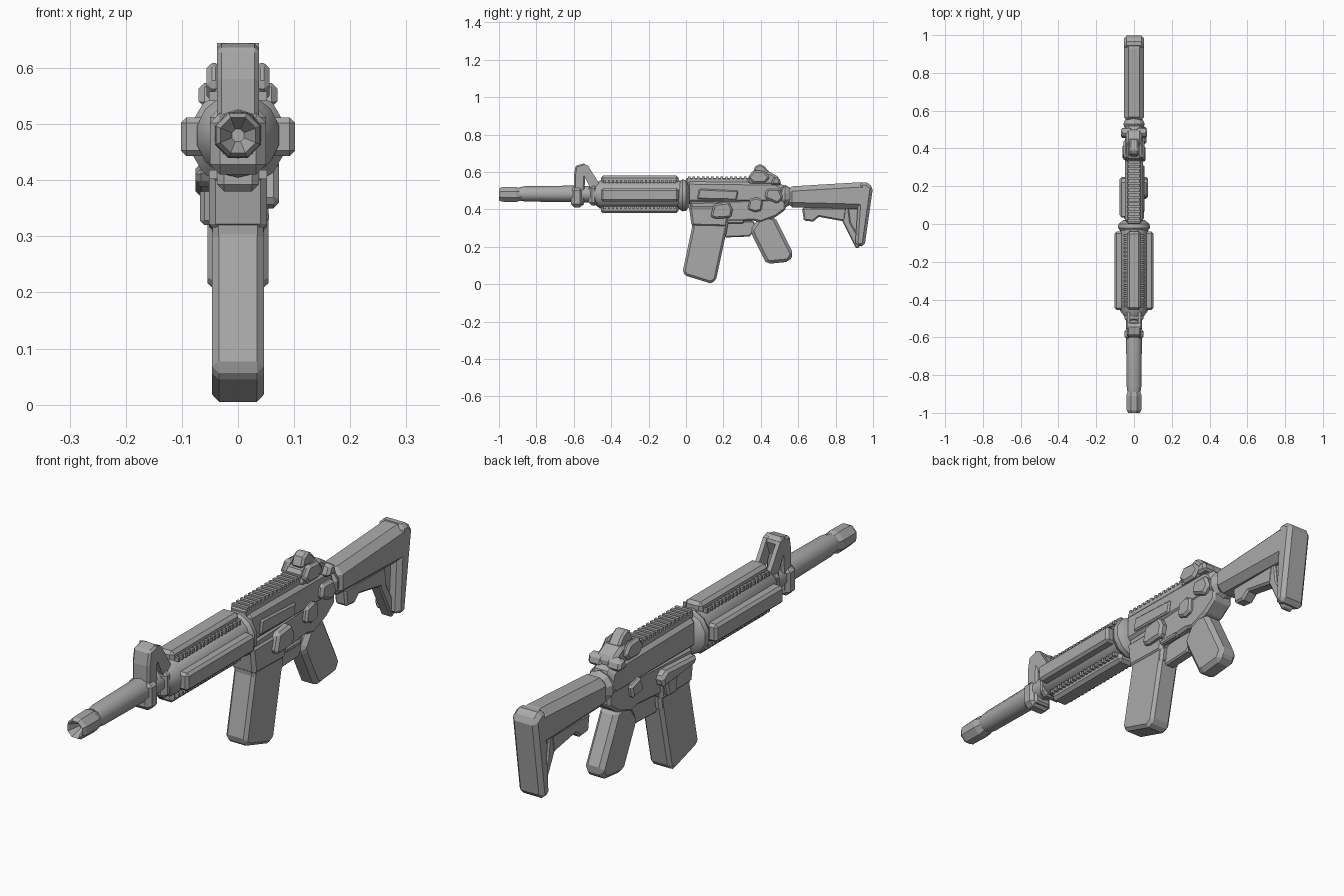
import bpy, bmesh, math

metal = bpy.data.materials.new("grey")
metal.diffuse_color = (0.4, 0.4, 0.4, 1)


def finish(name, bm, bevel=0.0):
    bmesh.ops.recalc_face_normals(bm, faces=bm.faces)
    me = bpy.data.meshes.new(name)
    bm.to_mesh(me)
    bm.free()
    me.materials.append(metal)
    ob = bpy.data.objects.new(name, me)
    bpy.context.collection.objects.link(ob)
    if bevel:
        m = ob.modifiers.new("chamfer", 'BEVEL')
        m.width, m.segments, m.limit_method = bevel, 1, 'ANGLE'
        m.angle_limit = math.radians(50)
    return ob


def plate(name, yz, x0, x1, bevel=0.0):
    """Side profile (y, z) extruded across x."""
    bm = bmesh.new()
    a = [bm.verts.new((x0, y, z)) for y, z in yz]
    b = [bm.verts.new((x1, y, z)) for y, z in yz]
    bm.faces.new(a)
    bm.faces.new(b)
    for i in range(len(yz)):
        j = (i + 1) % len(yz)
        bm.faces.new((a[i], a[j], b[j], b[i]))
    return finish(name, bm, bevel)


def box(name, x0, x1, y0, y1, z0, z1, bevel=0.0):
    return plate(name, [(y0, z0), (y1, z0), (y1, z1), (y0, z1)], x0, x1, bevel)


def tube(name, rings, n=8, smooth=False):
    """Lathe along y through rings of (y, radius, centre z)."""
    bm = bmesh.new()
    loops = []
    for y, r, zc in rings:
        loops.append([bm.verts.new((r * math.cos(t), y, zc + r * math.sin(t)))
                      for t in [2 * math.pi * (k + 0.5) / n for k in range(n)]])
    for p, q in zip(loops, loops[1:]):
        for k in range(n):
            bm.faces.new((p[k], p[(k + 1) % n], q[(k + 1) % n], q[k]))
    bm.faces.new(loops[0])
    bm.faces.new(loops[-1])
    ob = finish(name, bm)
    if smooth:
        bpy.context.view_layer.objects.active = ob
        ob.select_set(True)
        bpy.ops.object.shade_smooth_by_angle(angle=math.radians(40))
        ob.select_set(False)
    return ob


# Barrel and hollow muzzle
tube("barrel", [(-0.89, 0.036, 0.483), (-0.86, 0.041, 0.483), (-0.62, 0.044, 0.483),
                (-0.44, 0.044, 0.48)], 10, True)
tube("muzzle", [(-0.955, 0.012, 0.48), (-1.0, 0.034, 0.48), (-0.985, 0.042, 0.48),
                (-0.91, 0.044, 0.48), (-0.88, 0.034, 0.48)], 8)

# Front sight post on its two split legs
plate("front_sight_front_leg", [(-0.60, 0.42), (-0.545, 0.42), (-0.54, 0.57), (-0.52, 0.63),
                                (-0.545, 0.645), (-0.59, 0.635), (-0.60, 0.58)], -0.037, 0.037, 0.008)
for s in (-1, 1):
    plate("front_sight_rear_leg", [(-0.55, 0.645), (-0.525, 0.635), (-0.465, 0.54), (-0.46, 0.49),
                                   (-0.5, 0.49), (-0.55, 0.59)], s * 0.02, s * 0.037)
box("front_sight_clamp", -0.05, 0.05, -0.615, -0.55, 0.41, 0.52, 0.018)
box("front_sight_rear_clamp", -0.05, 0.05, -0.52, -0.47, 0.42, 0.53, 0.018)

# Handguard: round core, four chamfered rails and rows of vent ribs
tube("handguard_core", [(-0.50, 0.045, 0.48), (-0.46, 0.075, 0.48), (-0.03, 0.075, 0.48)], 14, True)
box("handguard_top_rail", -0.037, 0.037, -0.455, -0.04, 0.53, 0.58, 0.012)
box("handguard_bottom_rail", -0.037, 0.037, -0.455, -0.04, 0.38, 0.43, 0.012)
for s in (-1, 1):
    box("handguard_side_rail", s * 0.055, s * 0.102, -0.455, -0.04, 0.443, 0.512, 0.01)
    for z in (0.55, 0.41):
        for k in range(18):
            y = -0.44 + k * 0.022
            box("vent_rib", s * 0.03, s * 0.052, y, y + 0.011, z - 0.008, z + 0.008)
tube("barrel_nut", [(-0.045, 0.07, 0.475), (-0.02, 0.088, 0.475), (0.0, 0.085, 0.475),
                    (0.02, 0.06, 0.475)], 12, True)

# Receiver: upper, flat top rail, lower with magazine well
plate("upper_receiver", [(0.0, 0.43), (0.50, 0.43), (0.54, 0.47), (0.52, 0.53), (0.48, 0.55),
                         (0.0, 0.555)], -0.048, 0.048, 0.02)
box("top_rail", -0.034, 0.034, 0.0, 0.37, 0.54, 0.568, 0.005)
for k in range(14):
    y = 0.01 + k * 0.025
    box("top_rail_rib", -0.034, 0.034, y, y + 0.013, 0.56, 0.576)
plate("lower_receiver", [(0.02, 0.44), (0.035, 0.27), (0.215, 0.26), (0.225, 0.33), (0.36, 0.34),
                         (0.40, 0.33), (0.48, 0.36), (0.535, 0.40), (0.535, 0.46)], -0.045, 0.045, 0.01)
plate("magazine_well", [(0.015, 0.42), (0.03, 0.31), (0.22, 0.305), (0.235, 0.40), (0.2, 0.42)],
      -0.052, 0.052, 0.012)
plate("trigger_guard", [(0.20, 0.30), (0.21, 0.25), (0.34, 0.255), (0.38, 0.30), (0.36, 0.34),
                        (0.22, 0.34)], -0.022, 0.022, 0.006)

# Controls on both sides
plate("magazine_release", [(0.13, 0.36), (0.16, 0.35), (0.24, 0.355), (0.25, 0.40), (0.23, 0.44),
                           (0.15, 0.43)], 0.03, 0.073, 0.01)
plate("selector_fence", [(0.33, 0.40), (0.37, 0.385), (0.405, 0.395), (0.41, 0.45), (0.38, 0.465),
                         (0.34, 0.455)], 0.03, 0.062, 0.008)
box("trigger_pin_block", 0.03, 0.055, 0.22, 0.31, 0.325, 0.345, 0.005)
plate("ejection_cover", [(0.06, 0.455), (0.27, 0.45), (0.28, 0.50), (0.07, 0.51)], 0.03, 0.056, 0.006)
plate("forward_assist", [(0.42, 0.46), (0.49, 0.43), (0.52, 0.46), (0.50, 0.51), (0.43, 0.51)],
      0.03, 0.065, 0.01)
plate("bolt_catch", [(0.03, 0.42), (0.05, 0.39), (0.24, 0.37), (0.25, 0.41), (0.22, 0.43)],
      -0.076, -0.03, 0.01)
plate("catch_paddle", [(0.14, 0.40), (0.15, 0.32), (0.20, 0.32), (0.22, 0.40)], -0.068, -0.03, 0.008)
plate("safety_lever", [(0.34, 0.40), (0.41, 0.39), (0.42, 0.44), (0.36, 0.46)], -0.062, -0.03, 0.008)

# Rear sight with side knobs and charging handle
plate("rear_sight_base", [(0.32, 0.55), (0.35, 0.59), (0.45, 0.60), (0.50, 0.57), (0.50, 0.53),
                          (0.34, 0.53)], -0.042, 0.042, 0.012)
plate("rear_sight_aperture", [(0.355, 0.59), (0.37, 0.63), (0.395, 0.643), (0.42, 0.63),
                              (0.455, 0.59)], -0.025, 0.025, 0.008)
for s in (-1, 1):
    plate("rear_sight_knob", [(0.33, 0.57), (0.36, 0.61), (0.42, 0.605), (0.45, 0.57), (0.42, 0.54),
                              (0.36, 0.54)], s * 0.03, s * 0.056, 0.01)
    plate("charging_handle", [(0.45, 0.53), (0.47, 0.575), (0.50, 0.57), (0.51, 0.53)],
          s * 0.01, s * 0.07, 0.01)

# Magazine and grip
plate("magazine", [(0.04, 0.34), (0.027, 0.28), (-0.018, 0.065), (0.0, 0.045), (0.13, 0.005),
                   (0.16, 0.02), (0.22, 0.30), (0.22, 0.34)], -0.046, 0.046, 0.012)
plate("pistol_grip", [(0.345, 0.29), (0.355, 0.26), (0.425, 0.12), (0.45, 0.11), (0.55, 0.12),
                      (0.575, 0.16), (0.475, 0.36), (0.40, 0.37)], -0.04, 0.04, 0.016)

# Stock: cheek tube, butt plate, strut and adjustment lever
tube("buffer_tube", [(0.50, 0.05, 0.47), (0.53, 0.06, 0.47), (0.56, 0.045, 0.47)], 10)
plate("stock_body", [(0.54, 0.412), (0.83, 0.405), (0.97, 0.40), (0.985, 0.535), (0.93, 0.545),
                     (0.54, 0.522)], -0.054, 0.054, 0.026)
plate("butt_plate", [(0.965, 0.545), (0.93, 0.545), (0.92, 0.45), (0.905, 0.22), (0.925, 0.20),
                     (0.955, 0.205), (1.0, 0.52)], -0.054, 0.054, 0.018)
plate("stock_strut", [(0.80, 0.41), (0.91, 0.19), (0.93, 0.20), (0.925, 0.25), (0.88, 0.33),
                      (0.87, 0.41)], -0.024, 0.024, 0.006)
plate("stock_web", [(0.86, 0.42), (0.88, 0.25), (0.93, 0.23), (0.94, 0.42)], -0.014, 0.014)
plate("adjust_lever", [(0.62, 0.41), (0.63, 0.34), (0.68, 0.335), (0.71, 0.36), (0.85, 0.335),
                       (0.86, 0.41)], -0.026, 0.026, 0.008)
